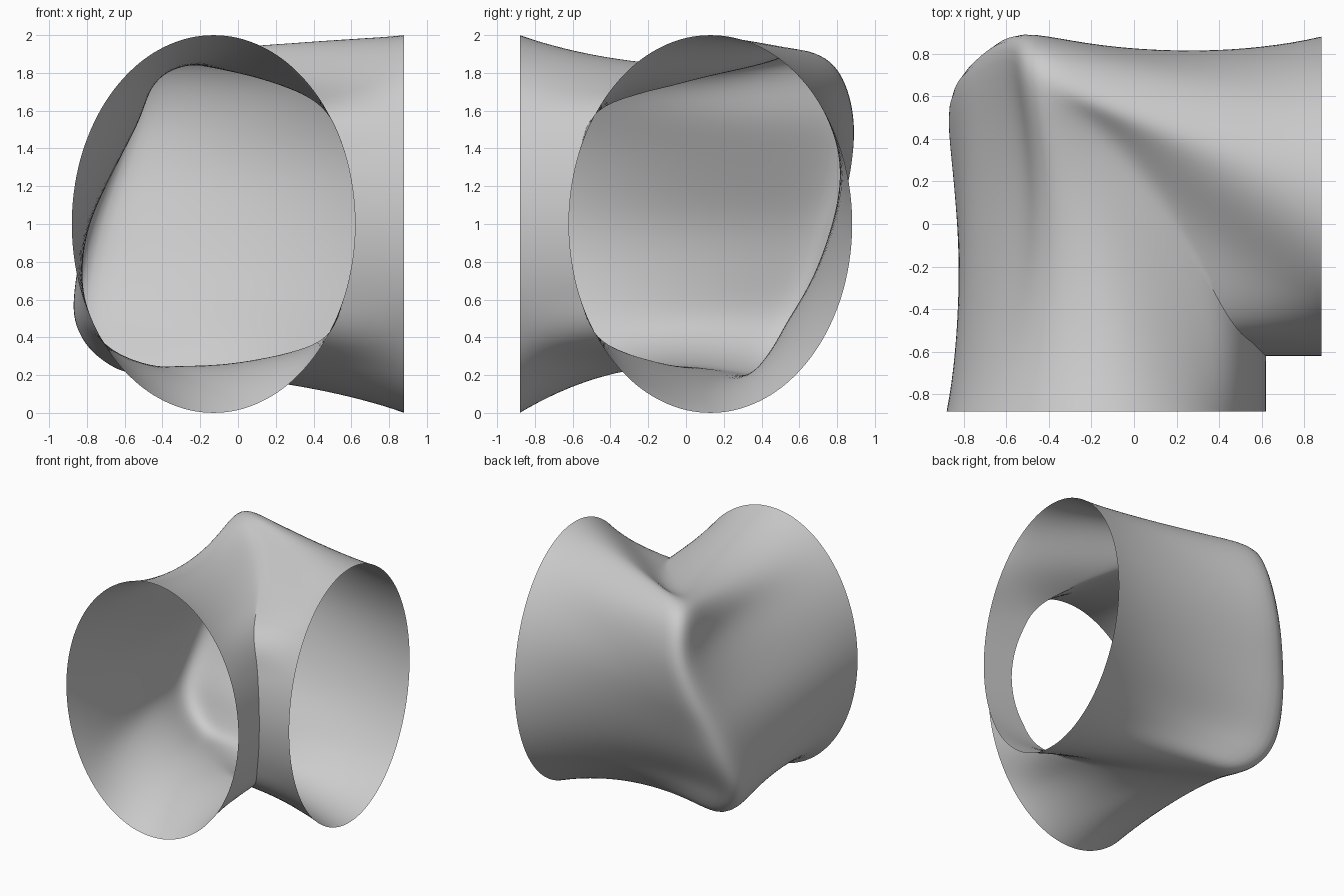
import bpy, bmesh, math
from mathutils import Vector

if "Cube" in bpy.data.objects:
    bpy.data.objects.remove(bpy.data.objects["Cube"])

N = 18          # control points around the ring (inner side, top, outer side, bottom)
SUB = 8         # subdivisions between control points
ROWS = 24       # rows per half of the elbow

# Mitre ring where the two tubes meet: inner corner, over the top, outer ridge, under
mitre = [Vector(p) for p in [
    (.62, -.62, 1.0), (.57, -.57, 1.36), (.44, -.43, 1.62), (.15, .08, 1.76),
    (-.20, .48, 1.84), (-.45, .67, 1.92), (-.57, .85, 1.84), (-.63, .94, 1.57),
    (-.73, .91, 1.27), (-.82, .83, 1.0), (-.88, .76, .74), (-.90, .65, .48),
    (-.80, .56, .28), (-.62, .45, .18), (-.44, .22, .22), (-.03, -.10, .26),
    (.43, -.44, .38), (.57, -.57, .64)]]

# Pinch of each tube (sideways, vertical) just before it reaches the mitre
pinch_front = {3: (0, -.04), 4: (0, -.06), 5: (.03, -.13), 6: (.09, -.12), 7: (.15, -.05),
               8: (.13, 0), 9: (.06, 0), 10: (.03, 0), 11: (0, .05), 12: (0, .12),
               13: (0, .15), 14: (0, .11), 15: (0, .05)}
pinch_right = {3: (0, .0), 4: (0, .02), 5: (0, 0), 6: (0, -.04), 7: (-.04, -.02),
               8: (-.05, 0), 9: (-.08, 0), 10: (-.13, 0), 11: (-.15, .05), 12: (-.09, .12),
               13: (-.03, .10), 14: (0, .04), 15: (0, .02)}

# The two elliptical openings
ang = [2 * math.pi * i / N for i in range(N)]
front = [Vector((-.13 + .75 * math.cos(a), -.88, 1 + math.sin(a))) for a in ang]
right = [Vector((.88, .13 - .75 * math.cos(a), 1 + math.sin(a))) for a in ang]

# Neck rings
neck_f, neck_r = [], []
for i in range(N):
    d, dz = pinch_front.get(i, (0, 0))
    neck_f.append(front[i].lerp(mitre[i], .55) + Vector((d, 0, dz)))
    d, dz = pinch_right.get(i, (0, 0))
    neck_r.append(right[i].lerp(mitre[i], .55) + Vector((0, d, dz)))


def resample(ring):
    """Closed Catmull-Rom curve through the ring."""
    out = []
    for i in range(N):
        a, b, c, d = (ring[(i + k) % N] for k in (-1, 0, 1, 2))
        for s in range(SUB):
            t = s / SUB
            out.append(.5 * (2 * b + (c - a) * t + (2 * a - 5 * b + 4 * c - d) * t * t
                             + (3 * b - a - 3 * c + d) * t ** 3))
    return out


def through(a, b, c, t, m=.55):
    """Quadratic through three points at 0, m and 1."""
    return (a * ((t - m) * (t - 1) / m) + b * (t * (t - 1) / (m * (m - 1)))
            + c * (t * (t - m) / (1 - m)))


F, A, M, B, R = (resample(r) for r in (front, neck_f, mitre, neck_r, right))
n = N * SUB

# Skin: opening to mitre, mitre to opening
bm = bmesh.new()
rows = []
for k in range(2 * ROWS + 1):
    if k <= ROWS:
        pts = [through(F[i], A[i], M[i], k / ROWS) for i in range(n)]
    else:
        pts = [through(R[i], B[i], M[i], 2 - k / ROWS) for i in range(n)]
    rows.append([bm.verts.new(p) for p in pts])
for r0, r1 in zip(rows, rows[1:]):
    for i in range(n):
        j = (i + 1) % n
        bm.faces.new((r0[i], r1[i], r1[j], r0[j]))

# Relax like a stretched film, pinned at the openings and the crisp inner corner
for width, passes in ((0, 8), (1, 8), (4, 4)):
    soft = [v for row in rows[1:-1] for v in row[3 * SUB - width:15 * SUB + 1 + width]]
    for _ in range(passes):
        bmesh.ops.smooth_vert(bm, verts=soft, factor=.5,
                              use_axis_x=True, use_axis_y=True, use_axis_z=True)
bmesh.ops.recalc_face_normals(bm, faces=bm.faces)

mesh = bpy.data.meshes.new("elbow_tube")
bm.to_mesh(mesh)
bm.free()
tube = bpy.data.objects.new("elbow_tube", mesh)
bpy.context.collection.objects.link(tube)
bpy.context.view_layer.objects.active = tube
tube.select_set(True)
bpy.ops.object.shade_smooth_by_angle(angle=math.radians(40))
